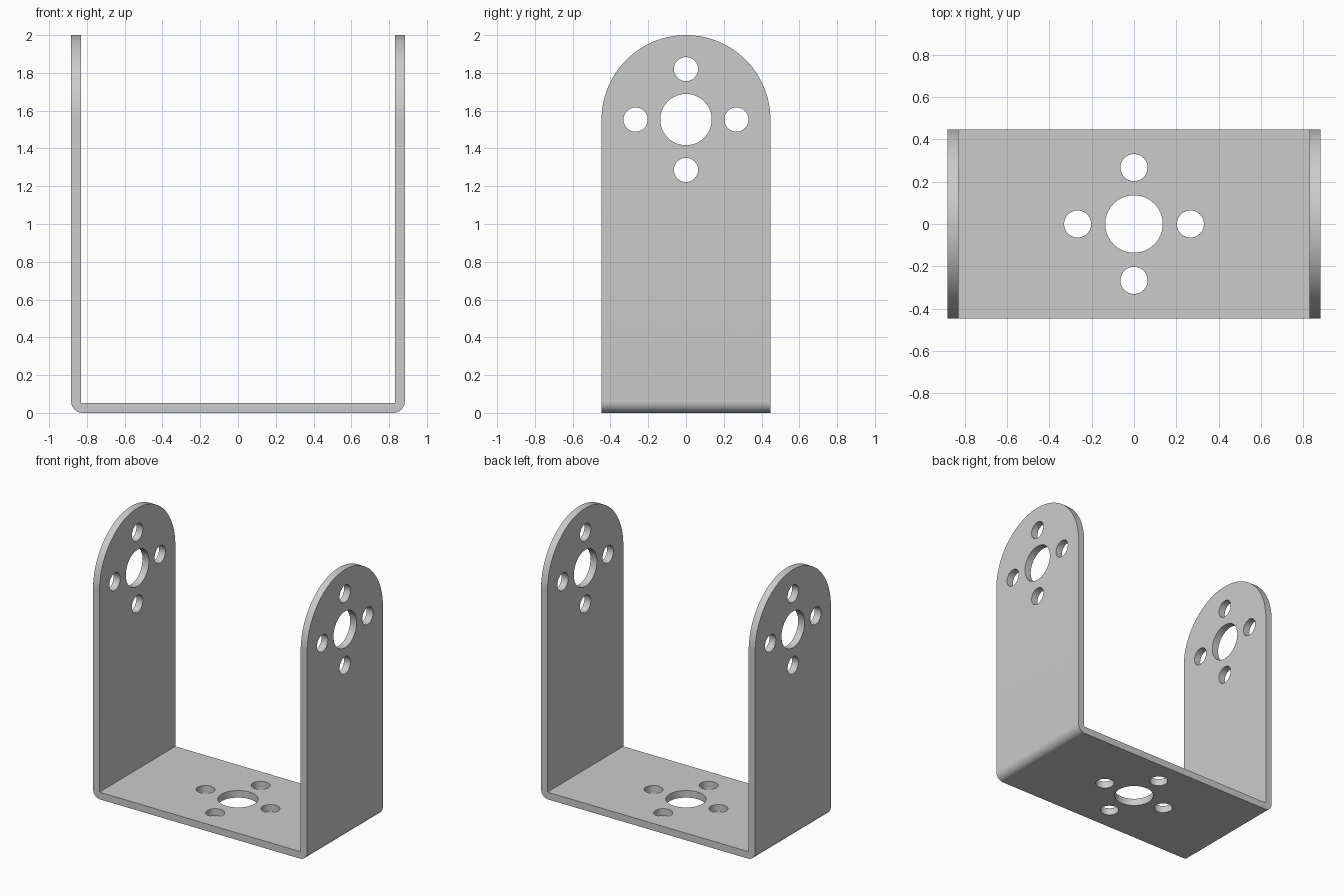
import bpy, bmesh
from math import cos, sin, pi, radians
from mathutils import Vector

cube = bpy.data.objects.get("Cube")
if cube:
    bpy.data.objects.remove(cube, do_unlink=True)

HALF_W, HALF_D, HEIGHT = 0.883, 0.447, 2.0
WALL, BEND = 0.053, 0.06
PIVOT = HEIGHT - HALF_D          # centre of the rounded arm ends
BIG_R, SMALL_R, RING = 0.136, 0.064, 0.267

steel = bpy.data.materials.new("light grey metal")
steel.use_nodes = True
grey = (0.6, 0.6, 0.6, 1)
steel.diffuse_color = grey
steel.node_tree.nodes["Principled BSDF"].inputs["Base Color"].default_value = grey


def arc(cx, cy, r, start, end, steps):
    angles = [radians(start + (end - start) * i / steps) for i in range(steps + 1)]
    return [(cx + r * cos(a), cy + r * sin(a)) for a in angles]


def prism(name, outline, axis, start, end):
    """Extrude a closed 2D outline along one axis."""
    place = {"X": lambda u, v: (start, u, v),
             "Y": lambda u, v: (u, start, v),
             "Z": lambda u, v: (u, v, start)}[axis]
    bm = bmesh.new()
    face = bm.faces.new([bm.verts.new(place(u, v)) for u, v in outline])
    new = bmesh.ops.extrude_face_region(bm, geom=[face])["geom"]
    shift = Vector([end - start if a == axis else 0 for a in "XYZ"])
    bmesh.ops.translate(bm, vec=shift,
                        verts=[g for g in new if isinstance(g, bmesh.types.BMVert)])
    bmesh.ops.recalc_face_normals(bm, faces=bm.faces[:])
    mesh = bpy.data.meshes.new(name)
    bm.to_mesh(mesh)
    bm.free()
    mesh.materials.append(steel)
    obj = bpy.data.objects.new(name, mesh)
    bpy.context.collection.objects.link(obj)
    return obj


def carve(target, cutter, operation):
    """Apply a boolean and discard its cutter."""
    cutter.hide_render = True
    mod = target.modifiers.new("carve", "BOOLEAN")
    mod.operation, mod.object, mod.solver = operation, cutter, "EXACT"
    bpy.ops.object.modifier_apply(modifier=mod.name)
    bpy.data.objects.remove(cutter, do_unlink=True)


def hole_pattern(axis, u, v, start, end):
    """One large bore ringed by four screw holes."""
    spots = [(0, 0, BIG_R), (RING, 0, SMALL_R), (-RING, 0, SMALL_R),
             (0, RING, SMALL_R), (0, -RING, SMALL_R)]
    for du, dv, r in spots:
        outline = arc(u + du, v + dv, r, 0, 360, 48)[:-1]
        carve(bracket, prism("hole_cutter", outline, axis, start, end), "DIFFERENCE")


# U-shaped strip with rounded outer bends
inner, bend_x, top = HALF_W - WALL, HALF_W - BEND, HEIGHT + 0.1
strip = (arc(-bend_x, BEND, BEND, 180, 270, 10) + arc(bend_x, BEND, BEND, 270, 360, 10)
         + [(HALF_W, top), (inner, top), (inner, WALL),
            (-inner, WALL), (-inner, top), (-HALF_W, top)])
bracket = prism("u_bracket", strip, "Y", -0.6, 0.6)
bpy.ops.object.select_all(action="DESELECT")
bpy.context.view_layer.objects.active = bracket
bracket.select_set(True)

# Round the arm ends
arch = [(-HALF_D, -0.1), (HALF_D, -0.1)] + arc(0, PIVOT, HALF_D, 0, 180, 64)
carve(bracket, prism("arch_cutter", arch, "X", -1, 1), "INTERSECT")

# Holes through both arms and through the base
hole_pattern("X", 0, PIVOT, -1, 1)
hole_pattern("Z", 0, 0, -0.1, 0.2)

bpy.ops.object.shade_smooth_by_angle(angle=radians(30))
